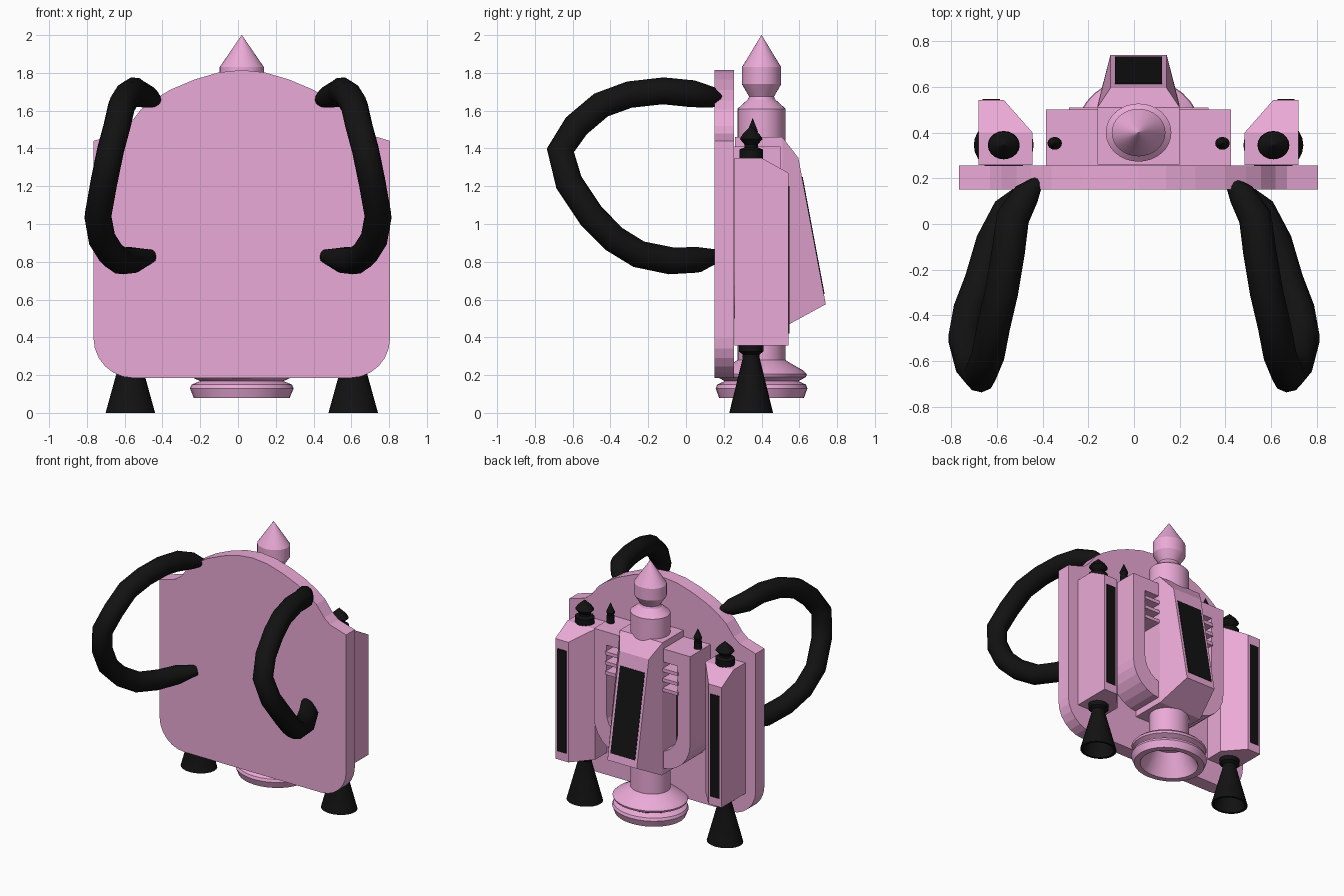
import bpy, bmesh, math

if "Cube" in bpy.data.objects:
    bpy.data.objects.remove(bpy.data.objects["Cube"])

CX = 0.02  # centre line of the pack


def material(name, color):
    m = bpy.data.materials.new(name)
    m.diffuse_color = color
    m.use_nodes = True
    m.node_tree.nodes["Principled BSDF"].inputs["Base Color"].default_value = m.diffuse_color
    return m


PINK = material("pink", (0.83, 0.40, 0.68, 1))
BLACK = material("black", (0.006, 0.006, 0.006, 1))


def finish(name, bm, mat, smooth=None):
    bmesh.ops.recalc_face_normals(bm, faces=bm.faces)
    me = bpy.data.meshes.new(name)
    bm.to_mesh(me)
    bm.free()
    ob = bpy.data.objects.new(name, me)
    bpy.context.collection.objects.link(ob)
    me.materials.append(mat)
    if smooth:
        bpy.ops.object.select_all(action='DESELECT')
        ob.select_set(True)
        bpy.context.view_layer.objects.active = ob
        bpy.ops.object.shade_smooth_by_angle(angle=math.radians(smooth))
    return ob


def loft(name, loops, mat, closed=False, smooth=None):
    """Join equal-length point loops with quads; cap the ends or close the ring."""
    bm = bmesh.new()
    vs = [[bm.verts.new(p) for p in lp] for lp in loops]
    n = len(vs[0])
    pairs = list(zip(vs, vs[1:])) + ([(vs[-1], vs[0])] if closed else [])
    for a, b in pairs:
        for i in range(n):
            j = (i + 1) % n
            bm.faces.new((a[i], a[j], b[j], b[i]))
    if not closed:
        bm.faces.new(vs[0])
        bm.faces.new(vs[-1])
    return finish(name, bm, mat, smooth)


def prism_y(name, outline, y0, y1, mat):
    return loft(name, [[(x, y, z) for x, z in outline] for y in (y0, y1)], mat)


def box(name, x0, x1, y0, y1, z0, z1, mat):
    return prism_y(name, [(x0, z0), (x1, z0), (x1, z1), (x0, z1)], y0, y1, mat)


def lathe(name, profile, x, y, mat, sx=1.13, n=32):
    loops = [[(x + sx * r * math.cos(2 * math.pi * i / n), y + r * math.sin(2 * math.pi * i / n), z)
              for i in range(n)] for r, z in profile]
    return loft(name, loops, mat, smooth=25)


def u_outline(w, z0, z1, r, n=6):
    """Square-topped outline with rounded bottom corners."""
    right = [(w - r + r * math.sin(a), z0 + r - r * math.cos(a))
             for a in [math.pi / 2 * i / n for i in range(n + 1)]]
    half = right + [(w, z1)]
    return [(CX + x, z) for x, z in half] + [(CX - x, z) for x, z in reversed(half)]


# back plate: rounded bottom, stepped shoulders, arched top
half = [(0.575 + 0.21 * math.sin(a), 0.395 - 0.21 * math.cos(a))
        for a in [math.pi / 2 * i / 6 for i in range(7)]]
half += [(0.785, 1.44), (0.65, 1.48), (0.60, 1.52), (0.535, 1.605), (0.47, 1.655),
         (0.38, 1.71), (0.25, 1.765), (0.12, 1.803)]
plate = [(CX + x, z) for x, z in half] + [(CX, 1.815)] + [(CX - x, z) for x, z in reversed(half)]
prism_y("back_plate", plate, 0.15, 0.255, PINK)

# U-shaped frame with an opening
outer, inner = u_outline(0.405, 0.50, 1.41, 0.24), u_outline(0.30, 0.62, 1.31, 0.18)
loft("body_frame", [[(x, y, z) for x, z in o] for o, y in
                    ((outer, 0.25), (outer, 0.50), (inner, 0.50), (inner, 0.25))], PINK, closed=True)
prism_y("grille_panel", u_outline(0.30, 0.62, 1.31, 0.18), 0.25, 0.34, BLACK)
for k in range(3):
    box(f"grille_fin_{k}", CX - 0.305, CX + 0.305, 0.30, 0.51, 1.09 + 0.075 * k, 1.115 + 0.075 * k, PINK)

# central column with pointed top, and flared hollow exhaust
lathe("centre_column", [(0.0008, 2.0), (0.104, 1.83), (0.104, 1.74), (0.066, 1.675), (0.072, 1.66),
                        (0.127, 1.61), (0.127, 0.28), (0.15, 0.265), (0.22, 0.225), (0.24, 0.205),
                        (0.235, 0.19), (0.195, 0.168), (0.235, 0.15), (0.243, 0.13), (0.225, 0.08),
                        (0.185, 0.08), (0.11, 0.24)], CX, 0.40, PINK)

# wedge housing (half width, y, z), narrower towards the back
wedge = [(0.18, 0.26, 1.46), (0.18, 0.51, 1.46), (0.123, 0.595, 1.35),
         (0.123, 0.74, 0.575), (0.18, 0.52, 0.455), (0.18, 0.26, 0.455)]
bm = bmesh.new()
L, R = [[bm.verts.new((CX + s * w, y, z)) for w, y, z in wedge] for s in (-1, 1)]
for i in range(6):
    j = (i + 1) % 6
    bm.faces.new((L[i], L[j], R[j], R[i]))
for V in (L, R):
    bm.faces.new((V[0], V[1], V[4], V[5]))
    bm.faces.new((V[1], V[2], V[3], V[4]))
finish("wedge_housing", bm, PINK)


# black panel lying on the sloped back face
def slope_y(z):
    return 0.595 + (1.35 - z) * 0.145 / 0.775


loft("wedge_panel", [[(CX + s * 0.103, slope_y(z) + d, z) for s, z in
                      ((-1, 0.63), (1, 0.63), (1, 1.25), (-1, 1.25))] for d in (-0.02, 0.004)], BLACK)

# strap path (x, y, z, thickness)
strap = [(0.41, 0.20, 1.645, 0.25), (0.47, 0.13, 1.67, 0.8), (0.53, 0.03, 1.69, 1), (0.55, -0.12, 1.705, 1),
         (0.58, -0.30, 1.685, 1), (0.615, -0.45, 1.63, 1), (0.64, -0.58, 1.52, 1),
         (0.675, -0.665, 1.39, 1), (0.71, -0.62, 1.22, 1), (0.742, -0.50, 1.04, 1),
         (0.72, -0.38, 0.92, 1), (0.67, -0.25, 0.84, 1), (0.62, -0.08, 0.805, 1),
         (0.55, 0.06, 0.81, 0.95), (0.46, 0.16, 0.83, 0.5)]

for s, side in ((-1, "left"), (1, "right")):
    # side pod: inner corner cut away, top sloping down to the rear
    foot = [(0.464, 0.258), (0.70, 0.258), (0.70, 0.40), (0.70, 0.543), (0.59, 0.543), (0.464, 0.40)]
    bm = bmesh.new()
    lo = [bm.verts.new((CX + s * x, y, 0.357)) for x, y in foot]
    hi = [bm.verts.new((CX + s * x, y, 1.27 if y > 0.5 else 1.35)) for x, y in foot]
    for i in range(6):
        j = (i + 1) % 6
        bm.faces.new((lo[i], lo[j], hi[j], hi[i]))
    bm.faces.new(lo)
    bm.faces.new((hi[0], hi[1], hi[2], hi[5]))
    bm.faces.new((hi[2], hi[3], hi[4], hi[5]))
    finish(f"side_pod_{side}", bm, PINK)
    a, b = sorted((CX + s * 0.607, CX + s * 0.683))
    box(f"pod_panel_{side}", a, b, 0.52, 0.547, 0.42, 1.20, BLACK)

    # pod finial, exhaust cone and small spike
    px = CX + s * 0.59
    lathe(f"pod_finial_{side}", [(0.062, 1.33), (0.062, 1.395), (0.035, 1.405), (0.035, 1.42),
                                 (0.06, 1.45), (0.045, 1.475), (0.0005, 1.52)], px, 0.345, BLACK, n=20)
    lathe(f"pod_nozzle_{side}", [(0.065, 0.37), (0.065, 0.325), (0.045, 0.31), (0.045, 0.29),
                                 (0.116, 0.0), (0.10, 0.0), (0.035, 0.27)], px, 0.345, BLACK, n=24)
    lathe(f"top_spike_{side}", [(0.026, 1.40), (0.026, 1.46), (0.02, 1.465), (0.028, 1.49),
                                (0.0005, 1.56)], CX + s * 0.367, 0.353, BLACK, n=16)

    # shoulder strap as a tapered tube
    cu = bpy.data.curves.new(f"shoulder_strap_{side}", 'CURVE')
    cu.dimensions = '3D'
    cu.bevel_depth = 0.073
    cu.bevel_resolution = 3
    cu.use_fill_caps = True
    sp = cu.splines.new('POLY')
    sp.points.add(len(strap) - 1)
    for p, (x, y, z, r) in zip(sp.points, strap):
        p.co = (s * x, y, z, 1)
        p.radius = r
    sp.use_smooth = True
    cu.materials.append(BLACK)
    bpy.context.collection.objects.link(bpy.data.objects.new(f"shoulder_strap_{side}", cu))
